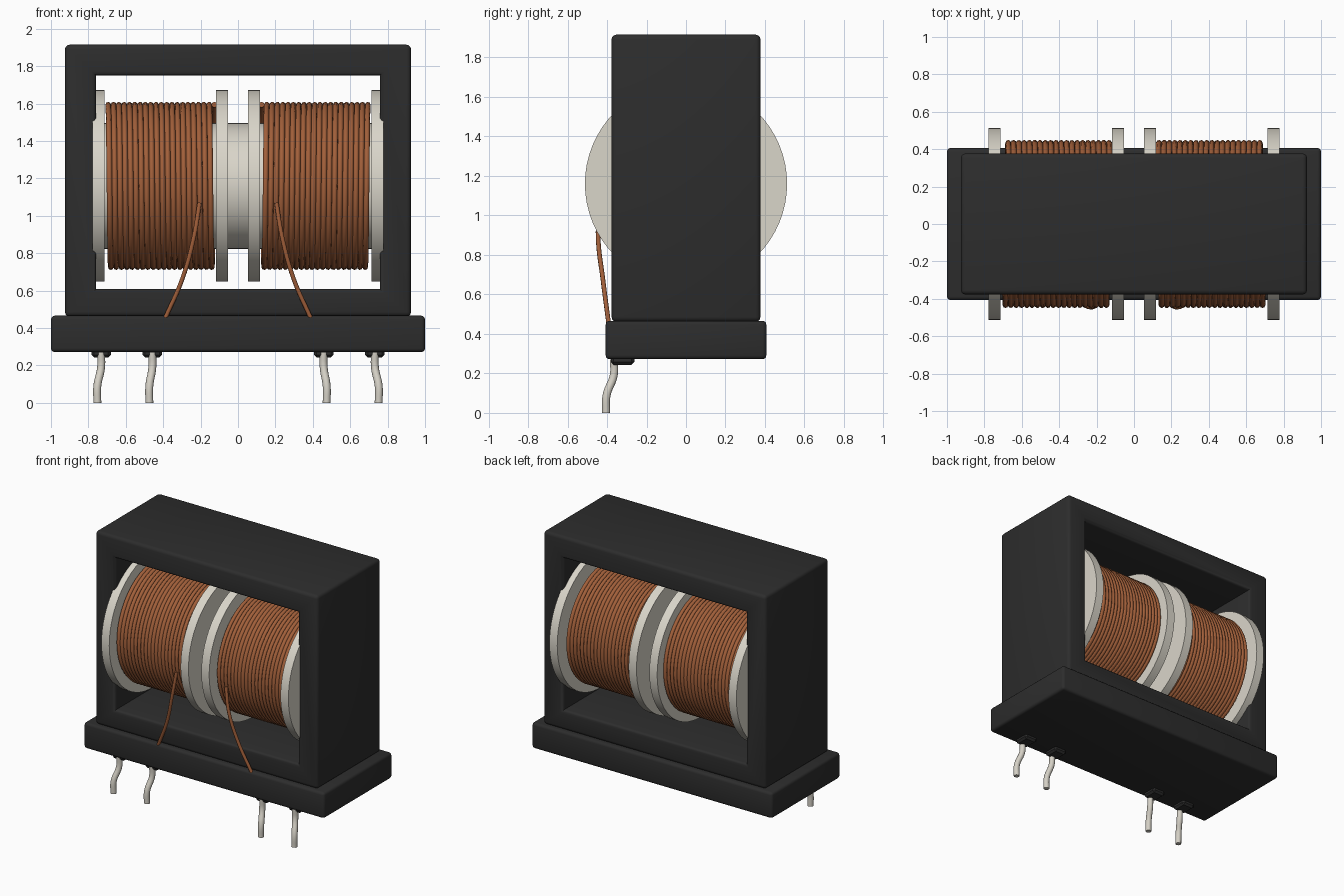
import bpy, bmesh, math
from mathutils import Vector

cube = bpy.data.objects.get("Cube")
if cube:
    bpy.data.objects.remove(cube, do_unlink=True)


def material(name, rgb):
    m = bpy.data.materials.new(name)
    m.use_nodes = True
    m.diffuse_color = (*rgb, 1)
    m.node_tree.nodes["Principled BSDF"].inputs["Base Color"].default_value = (*rgb, 1)
    return m


BLACK = material("black plastic", (0.026, 0.026, 0.026))
COPPER = material("copper wire", (0.36, 0.115, 0.042))
IVORY = material("ivory bobbin", (0.70, 0.67, 0.59))
TIN = material("tinned pin", (0.66, 0.63, 0.56))
AXIS_Z = 1.16


def finish(bm, name, mat, smooth=True):
    bmesh.ops.recalc_face_normals(bm, faces=bm.faces[:])
    me = bpy.data.meshes.new(name)
    bm.to_mesh(me)
    bm.free()
    ob = bpy.data.objects.new(name, me)
    bpy.context.collection.objects.link(ob)
    me.materials.append(mat)
    if smooth:
        bpy.ops.object.select_all(action='DESELECT')
        ob.select_set(True)
        bpy.context.view_layer.objects.active = ob
        bpy.ops.object.shade_smooth_by_angle(angle=math.radians(35))
    return ob


def box(name, lo, hi, mat, bevel, segments=3):
    bm = bmesh.new()
    bmesh.ops.create_cube(bm, size=1)
    lo, hi = Vector(lo), Vector(hi)
    for v in bm.verts:
        v.co = (lo + hi) / 2 + v.co * (hi - lo)
    bmesh.ops.bevel(bm, geom=bm.edges[:], offset=bevel, segments=segments,
                    profile=0.5, affect='EDGES')
    return finish(bm, name, mat)


def disc(name, x0, x1, radius):
    """Cylinder lying along x on the bobbin axis."""
    bm = bmesh.new()
    bmesh.ops.create_cone(bm, cap_ends=True, segments=64, radius1=radius,
                          radius2=radius, depth=x1 - x0)
    for v in bm.verts:
        x, y, z = v.co
        v.co = ((x0 + x1) / 2 + z, y, AXIS_Z + x)
    return finish(bm, name, IVORY)


def wire(name, points, radius, mat, kind='POLY', resolution=2):
    cu = bpy.data.curves.new(name, 'CURVE')
    cu.dimensions = '3D'
    cu.bevel_depth = radius
    cu.bevel_resolution = resolution
    cu.use_fill_caps = True
    sp = cu.splines.new(kind)
    if kind == 'BEZIER':
        sp.bezier_points.add(len(points) - 1)
        for bp, p in zip(sp.bezier_points, points):
            bp.co = p
            bp.handle_left_type = bp.handle_right_type = 'AUTO'
        sp.resolution_u = 8
    else:
        sp.points.add(len(points) - 1)
        for pt, p in zip(sp.points, points):
            pt.co = (*p, 1)
        sp.use_smooth = True
    ob = bpy.data.objects.new(name, cu)
    bpy.context.collection.objects.link(ob)
    cu.materials.append(mat)
    return ob


# Core frame: rectangular ring with rounded edges
def core_frame():
    bm = bmesh.new()
    rings = []
    for y in (-0.377, 0.377):
        for hx, z0, z1 in ((0.925, 0.462, 1.915), (0.758, 0.61, 1.75)):
            rings.append([bm.verts.new((x, y, z)) for x, z in
                          ((-hx, z0), (hx, z0), (hx, z1), (-hx, z1))])
    outer_f, inner_f, outer_b, inner_b = rings
    for a, b in ((outer_f, inner_f), (outer_b, inner_b),
                 (outer_f, outer_b), (inner_f, inner_b)):
        for i in range(4):
            j = (i + 1) % 4
            bm.faces.new((a[i], a[j], b[j], b[i]))
    bmesh.ops.recalc_face_normals(bm, faces=bm.faces[:])
    # round the convex edges only, leaving the flat seams and window corners
    edges = [e for e in bm.edges if e.calc_face_angle_signed() > 0.5]
    bmesh.ops.bevel(bm, geom=edges, offset=0.024, segments=3,
                    profile=0.5, affect='EDGES')
    return finish(bm, "core_frame", BLACK)


core_frame()
box("base", (-1, -0.407, 0.272), (1, 0.407, 0.466), BLACK, 0.02)

# Bobbin
disc("bobbin_tube", -0.74, 0.74, 0.336)
for side, label in ((-1, "right"), (1, "left")):
    for place, c in (("outer", 0.745), ("inner", 0.086)):
        disc(f"{label}_{place}_flange", side * c - 0.0325, side * c + 0.0325, 0.512)

    # Helical winding, mirrored on the two halves
    turns, steps, pitch = 20, 48, 0.0284
    helix = []
    for i in range(turns * steps + 1):
        t = i / steps
        a = 2 * math.pi * t
        helix.append((side * (0.694 - pitch * t), -0.434 * math.sin(a),
                      AXIS_Z + 0.434 * math.cos(a)))
    wire(f"{label}_winding", helix, 0.0152, COPPER)

    # Lead running from the winding down to the base
    lead = ((0.205, -0.437, 1.07), (0.235, -0.445, 0.89),
            (0.295, -0.42, 0.67), (0.388, -0.392, 0.455))
    wire(f"{label}_lead", [(side * x, y, z) for x, y, z in lead],
         0.012, COPPER, 'BEZIER')

    # Bent pins with their standoff pads
    for place, top, foot in (("outer", 0.732, 0.752), ("inner", 0.458, 0.474)):
        pin = ((top, -0.365, 0.27), (top, -0.366, 0.19),
               (foot, -0.402, 0.09), (foot, -0.405, 0))
        wire(f"{label}_{place}_pin", [(side * x, y, z) for x, y, z in pin],
             0.021, TIN, 'BEZIER', 3)
        c = side * top
        box(f"{label}_{place}_pad", (c - 0.052, -0.38, 0.243),
            (c + 0.052, -0.262, 0.29), BLACK, 0.014, 1)
